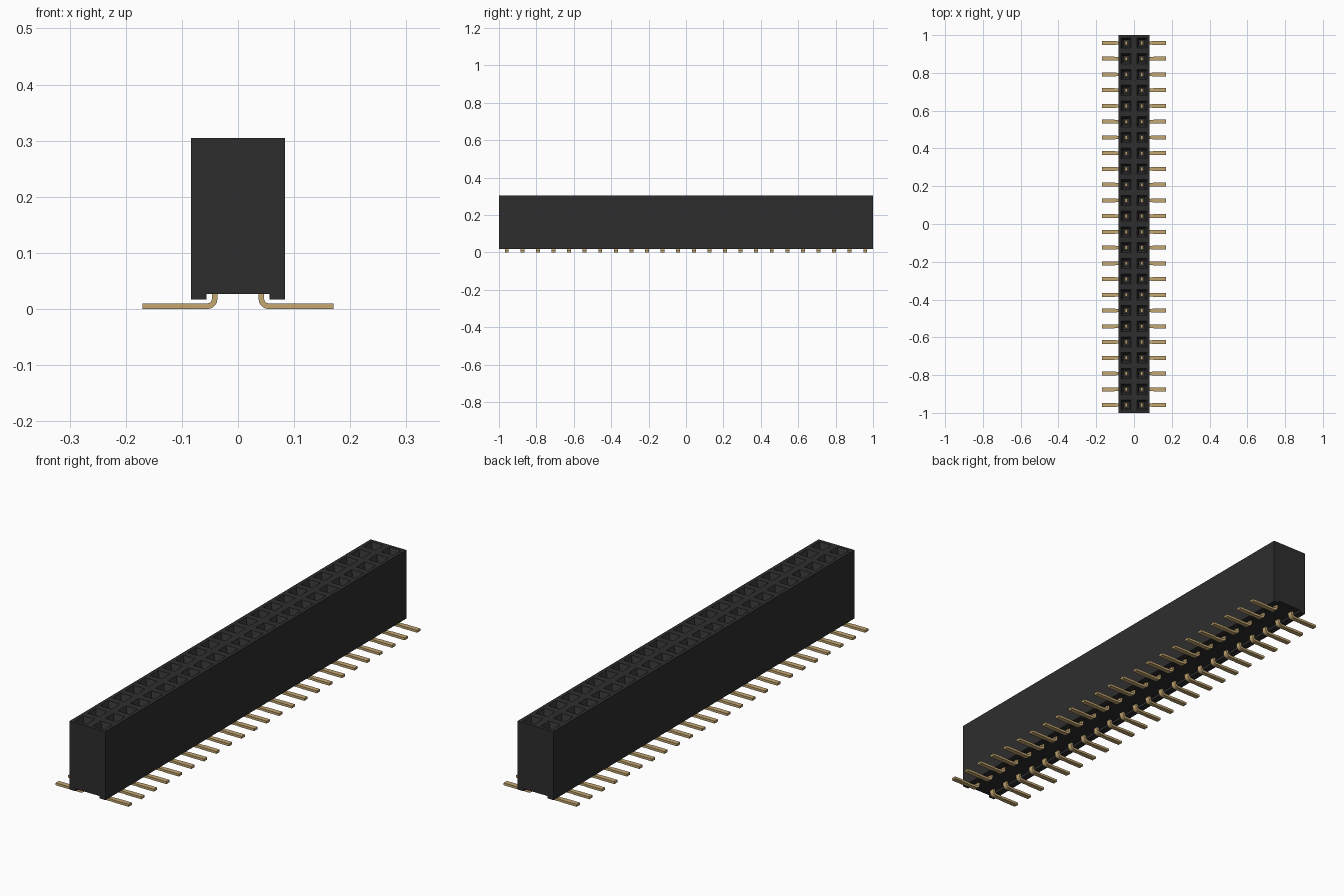
import bpy, bmesh, math

cube = bpy.data.objects.get("Cube")
if cube:
    bpy.data.objects.remove(cube, do_unlink=True)

ROWS = 24
PITCH = 2 / ROWS
HALF_W, BOTTOM, TOP = PITCH, 0.017, 0.305
PIN_X = PITCH / 2


def material(name, rgb):
    m = bpy.data.materials.new(name)
    m.use_nodes = True
    m.diffuse_color = (*rgb, 1)
    m.node_tree.nodes["Principled BSDF"].inputs["Base Color"].default_value = (*rgb, 1)
    return m


black = material("black plastic", (0.027, 0.027, 0.028))
gold = material("gold plating", (0.56, 0.39, 0.17))


def finish(bm, name, mat):
    bmesh.ops.remove_doubles(bm, verts=bm.verts, dist=1e-5)
    bmesh.ops.recalc_face_normals(bm, faces=bm.faces)
    me = bpy.data.meshes.new(name)
    bm.to_mesh(me)
    bm.free()
    me.materials.append(mat)
    ob = bpy.data.objects.new(name, me)
    bpy.context.collection.objects.link(ob)
    return ob


def face(bm, pts):
    bm.faces.new([bm.verts.new(p) for p in pts])


def square(cx, cy, half, z):
    return [(cx + sx * half, cy + sy * half, z)
            for sx, sy in ((-1, -1), (1, -1), (1, 1), (-1, 1))]


# Housing: channelled cross-section swept along y, with two sockets per row
bm = bmesh.new()
section = [(0, TOP), (-HALF_W, TOP), (-HALF_W, BOTTOM), (-0.056, BOTTOM),
           (-0.056, 0.027), (0.056, 0.027), (0.056, BOTTOM),
           (HALF_W, BOTTOM), (HALF_W, TOP)]
for y in (-1, 1):
    face(bm, [(x, y, z) for x, z in section])
# (half width, height) of each socket ring: rim, lead-in, shaft bottom
SOCKET = [(PITCH / 2, TOP), (0.027, TOP), (0.015, TOP - 0.025), (0.015, TOP - 0.16)]
for row in range(ROWS):
    y0 = -1 + row * PITCH
    for (xa, za), (xb, zb) in zip(section[1:], section[2:]):
        face(bm, [(xa, y0, za), (xb, y0, zb), (xb, y0 + PITCH, zb), (xa, y0 + PITCH, za)])
    for cx in (-PIN_X, PIN_X):
        rings = [square(cx, y0 + PITCH / 2, h, z) for h, z in SOCKET]
        for a, b in zip(rings, rings[1:]):
            for i in range(4):
                j = (i + 1) % 4
                face(bm, [a[i], a[j], b[j], b[i]])
        face(bm, rings[-1])
finish(bm, "housing", black)

# Lead strip: bent centre line as (x, z, half width), swept with a flat section
T = 0.005
path = [(PIN_X, 0.04, 0.0105), (PIN_X, 0.02, 0.0105)]
for k in range(1, 6):
    a = math.radians(90 * k / 5)
    path.append((PIN_X + 0.013 * (1 - math.cos(a)), 0.020 - 0.013 * math.sin(a), 0.0105))
path += [(0.088, 0.007, 0.0085), (0.104, 0.007, 0.0105), (0.170, 0.007, 0.0105)]


def add_lead(bm, side, cy):
    rings = []
    for i, (x, z, w) in enumerate(path):
        p, q = path[max(i - 1, 0)], path[min(i + 1, len(path) - 1)]
        dx, dz = q[0] - p[0], q[1] - p[1]
        n = math.hypot(dx, dz)
        nx, nz = -dz / n * T, dx / n * T
        rings.append([bm.verts.new((side * (x + s * nx), cy + t * w, z + s * nz))
                      for s, t in ((-1, -1), (1, -1), (1, 1), (-1, 1))])
    for a, b in zip(rings, rings[1:]):
        for i in range(4):
            j = (i + 1) % 4
            bm.faces.new([a[i], a[j], b[j], b[i]])
    bm.faces.new(rings[0])
    bm.faces.new(rings[-1])


for side, name in ((1, "left"), (-1, "right")):
    leads, contacts = bmesh.new(), bmesh.new()
    for row in range(ROWS):
        cy = -1 + (row + 0.5) * PITCH
        add_lead(leads, side, cy)
        # Contact blade standing inside the socket
        lo, hi = [[(side * PIN_X + sx * 0.006, cy + sy * 0.010, z)
                   for sx, sy in ((-1, -1), (1, -1), (1, 1), (-1, 1))]
                  for z in (TOP - 0.16, TOP - 0.05)]
        face(contacts, lo)
        face(contacts, hi)
        for i in range(4):
            j = (i + 1) % 4
            face(contacts, [lo[i], lo[j], hi[j], hi[i]])
    # Lower everything so the feet rest on the ground plane
    bmesh.ops.translate(leads, verts=leads.verts, vec=(0, 0, -0.002))
    ob = finish(leads, name + "_leads", gold)
    finish(contacts, name + "_contacts", gold)
    bpy.ops.object.select_all(action="DESELECT")
    ob.select_set(True)
    bpy.context.view_layer.objects.active = ob
    bpy.ops.object.shade_smooth_by_angle(angle=math.radians(35))
